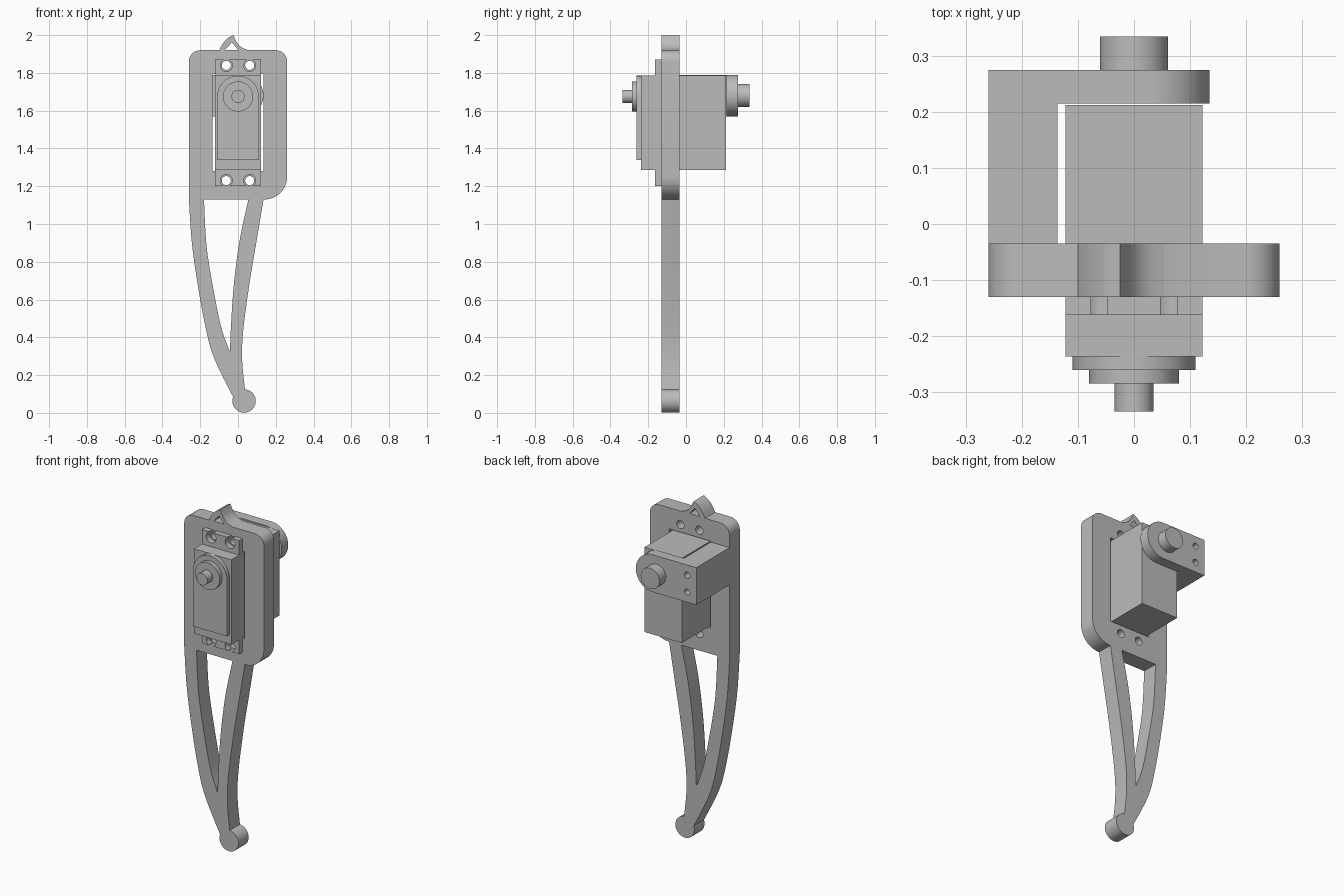
import bpy, bmesh
from math import sin, cos, radians, pi
from mathutils import Matrix

if "Cube" in bpy.data.objects:
    bpy.data.objects.remove(bpy.data.objects["Cube"], do_unlink=True)

grey = bpy.data.materials.new("plain_grey")
grey.use_nodes = True
grey.diffuse_color = (0.5, 0.5, 0.5, 1)
grey.node_tree.nodes["Principled BSDF"].inputs["Base Color"].default_value = (0.5, 0.5, 0.5, 1)
parts = []


def arc(cx, cz, r, a0, a1, n=12):
    """Points on a circular arc, angles in degrees."""
    angles = [radians(a0 + (a1 - a0) * i / n) for i in range(n + 1)]
    return [(cx + r * cos(a), cz + r * sin(a)) for a in angles]


def circle(cx, cz, r, n=40):
    return arc(cx, cz, r, 0, 360, n)[:-1]


def rect(x0, x1, z0, z1):
    return [(x0, z0), (x1, z0), (x1, z1), (x0, z1)]


def smooth(pts, n=8):
    """Smooth curve through the given points."""
    p = [pts[0]] + pts + [pts[-1]]
    out = []
    for a, b, c, d in zip(p, p[1:], p[2:], p[3:]):
        for i in range(n):
            t = i / n
            out.append(tuple(
                b[k] + 0.5 * t * (c[k] - a[k] + t * (2 * a[k] - 5 * b[k] + 4 * c[k] - d[k]
                                  + t * (3 * (b[k] - c[k]) + d[k] - a[k])))
                for k in (0, 1)))
    return out + [pts[-1]]


def prism(name, y0, y1, outline, *holes):
    """Front profile with holes, extruded from y0 to y1."""
    curve = bpy.data.curves.new(name + "_profile", 'CURVE')
    curve.dimensions = '2D'
    curve.fill_mode = 'BOTH'
    curve.extrude = (y1 - y0) / 2
    for loop in (outline,) + holes:
        clean = [p for p, q in zip(loop, loop[1:] + loop[:1])
                 if abs(p[0] - q[0]) + abs(p[1] - q[1]) > 1e-4]
        spline = curve.splines.new('POLY')
        spline.points.add(len(clean) - 1)
        spline.use_cyclic_u = True
        for point, (x, z) in zip(spline.points, clean):
            point.co = (x, z, 0, 1)
    helper = bpy.data.objects.new(name + "_helper", curve)
    bpy.context.collection.objects.link(helper)
    bpy.context.view_layer.update()
    depsgraph = bpy.context.evaluated_depsgraph_get()
    mesh = bpy.data.meshes.new_from_object(helper.evaluated_get(depsgraph))
    bpy.data.objects.remove(helper, do_unlink=True)
    bpy.data.curves.remove(curve)
    bm = bmesh.new()
    bm.from_mesh(mesh)
    bmesh.ops.remove_doubles(bm, verts=bm.verts, dist=1e-5)
    bm.transform(Matrix.Translation((0, (y0 + y1) / 2, 0)) @ Matrix.Rotation(pi / 2, 4, 'X'))
    bmesh.ops.recalc_face_normals(bm, faces=bm.faces)
    bm.to_mesh(mesh)
    bm.free()
    mesh.materials.clear()
    mesh.materials.append(grey)
    obj = bpy.data.objects.new(name, mesh)
    bpy.context.collection.objects.link(obj)
    parts.append(obj)


# Leg frame: rounded plate, top hook, two curved struts and a round foot
tip = (-0.025, 2.0)
frame = (
    arc(0.2, 1.86, 0.06, 0, 90)
    + smooth([(0.055, 1.92), (0.02, 1.935), (-0.005, 1.96), tip])
    + smooth([tip, (-0.055, 1.983), (-0.08, 1.955), (-0.1, 1.92)])
    + arc(-0.2, 1.86, 0.06, 90, 180)
    + smooth([(-0.26, 1.13), (-0.242, 0.88), (-0.2, 0.6), (-0.16, 0.4),
              (-0.13, 0.3), (-0.085, 0.2), (-0.026, 0.085)])
    + arc(0.032, 0.063, 0.062, 161, 445, 36)
    + smooth([(0.037, 0.125), (0.022, 0.28), (0.028, 0.44), (0.063, 0.7),
              (0.1, 0.92), (0.135, 1.13)])
    + arc(0.14, 1.25, 0.12, 270, 360))
strut_gap = (
    smooth([(-0.18, 1.13), (-0.165, 0.87), (-0.12, 0.6), (-0.085, 0.44), (-0.043, 0.325)])
    + smooth([(-0.043, 0.325), (-0.035, 0.5), (-0.02, 0.7), (0.01, 0.92), (0.055, 1.13)]))
hook_gap = [(-0.068, 1.922), (-0.032, 1.962), (0.0, 1.922)]
hole_x, hole_z, mid_z = 0.062, 1.84, 1.535
screw_holes = [circle(x, z, 0.024) for x in (-hole_x, hole_x)
               for z in (hole_z, 2 * mid_z - hole_z)]
prism("leg_frame", -0.13, -0.035, frame, strut_gap, hook_gap,
      rect(-0.134, 0.134, 1.28, 1.795), *screw_holes)

# Motor mounting flange with keyhole slots at both ends
end = [(0.122, 1.87)]
for x in (hole_x, -hole_x):
    end += [(x + 0.015, 1.87)] + arc(x, hole_z, 0.032, 62, -242, 28) + [(x - 0.015, 1.87)]
end.append((-0.122, 1.87))
prism("motor_flange", -0.163, -0.13, end + [(-x, 2 * mid_z - z) for x, z in end])

# Motor body, raised front cover and output shaft
axis_z = 1.675
prism("motor_body", -0.237, 0.213, rect(-0.122, 0.122, 1.285, 1.785))
prism("motor_cover", -0.261, -0.237,
      [(-0.11, 1.34), (0.11, 1.34)] + arc(0, axis_z, 0.11, 0, 180, 32))
prism("shaft_collar", -0.285, -0.261, circle(0, axis_z, 0.08))
prism("output_shaft", -0.335, -0.285, circle(0, axis_z, 0.035))

# Rear bracket: side arm, back plate with two holes and a pivot boss
low, high = 1.57, 1.79
bolt_holes = [circle(-0.2, z, 0.018, 24) for z in (1.63, 1.73)]
prism("bracket_arm", -0.035, 0.215, rect(-0.26, -0.137, low, high))
prism("bracket_back_plate", 0.215, 0.275,
      [(-0.26, high), (-0.26, low)] + arc(0.025, (low + high) / 2, 0.11, -90, 90, 32),
      *bolt_holes)
prism("pivot_boss", 0.275, 0.335, circle(0, 1.68, 0.061))

# Smooth round faces, crisp edges
bpy.ops.object.select_all(action='DESELECT')
for obj in parts:
    obj.select_set(True)
bpy.context.view_layer.objects.active = parts[0]
bpy.ops.object.shade_smooth_by_angle(angle=radians(30))
